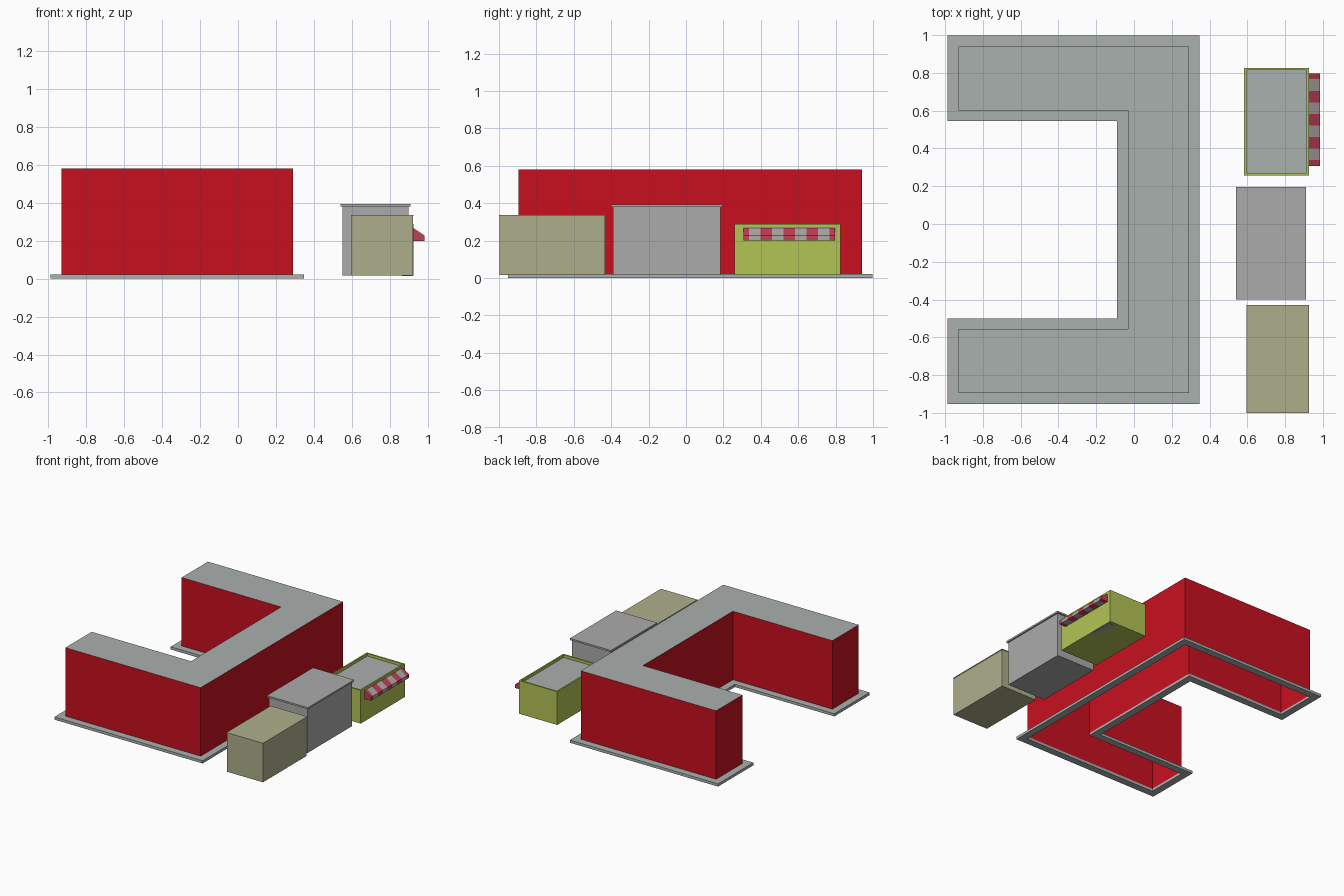
import bpy, bmesh

if "Cube" in bpy.data.objects:
    bpy.data.objects.remove(bpy.data.objects["Cube"])


def material(name, rgb):
    m = bpy.data.materials.new(name)
    m.diffuse_color = (*rgb, 1)
    m.use_nodes = True
    m.node_tree.nodes["Principled BSDF"].inputs["Base Color"].default_value = m.diffuse_color
    return m


RED = material("red", (0.58, 0.005, 0.014))
ROOF = material("roof_grey", (0.40, 0.44, 0.43))
GREY = material("box_grey", (0.41, 0.41, 0.41))
OLIVE = material("olive", (0.42, 0.43, 0.26))
GREEN = material("lime", (0.45, 0.55, 0.09))
PINK = material("awning_red", (0.55, 0.05, 0.10))
PALE = material("awning_pale", (0.45, 0.40, 0.41))


def loft(name, rings, mat, cap_start=False, cap_end=False, closed=False):
    """Skin a sequence of equal-length point loops with quads."""
    bm = bmesh.new()
    loops = [[bm.verts.new(p) for p in ring] for ring in rings]
    pairs = list(zip(loops, loops[1:]))
    if closed:
        pairs.append((loops[-1], loops[0]))
    for a, b in pairs:
        for i in range(len(a)):
            j = (i + 1) % len(a)
            bm.faces.new((a[i], a[j], b[j], b[i]))
    if cap_start:
        bm.faces.new(loops[0][::-1])
    if cap_end:
        bm.faces.new(loops[-1])
    if closed or (cap_start and cap_end):
        bmesh.ops.recalc_face_normals(bm, faces=bm.faces)
    me = bpy.data.meshes.new(name)
    bm.to_mesh(me)
    bm.free()
    ob = bpy.data.objects.new(name, me)
    bpy.context.collection.objects.link(ob)
    me.materials.append(mat)
    return ob


def at(outline, z):
    return [(x, y, z) for x, y in outline]


def rect(x0, x1, y0, y1, d=0):
    return [(x0 + d, y0 + d), (x1 - d, y0 + d), (x1 - d, y1 - d), (x0 + d, y1 - d)]


def box(name, outline, z0, z1, mat):
    return loft(name, [at(outline, z0), at(outline, z1)], mat, True, True)


def u_shape(d):
    """U-shaped plan grown outwards by d."""
    l, r, b, t = -0.93 - d, 0.29 + d, -0.895 - d, 0.94 + d
    ix, ib, it = -0.033 - d, -0.557 + d, 0.602 - d
    return [(l, b), (r, b), (r, t), (l, t), (l, it), (ix, it), (ix, ib), (l, ib)]


# Main U-shaped building: open base frame, walls and flat roof
inner, outer = u_shape(0), u_shape(0.058)
loft("base_frame", [at(inner, 0), at(outer, 0), at(outer, 0.022), at(inner, 0.022)], ROOF, closed=True)
loft("building_walls", [at(inner, 0.02), at(inner, 0.58)], RED)
loft("building_roof", [at(inner, 0.579), at(inner, 0.58)], ROOF, cap_end=True)

# Olive shed with a thin flat lid
shed = (0.596, 0.926, -1.0, -0.43)
box("olive_shed_body", rect(*shed, 0.003), 0.017, 0.33, OLIVE)
box("olive_shed_lid", rect(*shed), 0.33, 0.337, OLIVE)

# Grey block with an overhanging roof slab
block = (0.54, 0.91, -0.40, 0.195)
box("grey_block_body", rect(*block, 0.011), 0.017, 0.38, GREY)
box("grey_block_roof", rect(*block), 0.38, 0.394, GREY)

# Lime shop with a raised rim around a sunken roof
shop = (0.583, 0.926, 0.258, 0.827)
rim = rect(*shop, 0.012)
loft("shop_walls", [at(rect(*shop), 0.017), at(rect(*shop), 0.288), at(rim, 0.288), at(rim, 0.266)],
     GREEN, cap_start=True)
loft("shop_roof", [at(rim, 0.2655), at(rim, 0.266)], ROOF, cap_end=True)
box("shop_door_sill", rect(0.865, 0.92, 0.60, 0.80), 0.015, 0.018, ROOF)

# Striped awning: half-width stripes at both ends
profile = [(0.924, 0.20), (0.984, 0.20), (0.984, 0.228), (0.924, 0.268)]
start, step = 0.307, 0.49 / 8
edges = [start] + [start + (i + 0.5) * step for i in range(8)] + [start + 8 * step]
for i, (y0, y1) in enumerate(zip(edges, edges[1:])):
    loft(f"awning_stripe_{i + 1}", [[(x, y, z) for x, z in profile] for y in (y0, y1)],
         PALE if i % 2 else PINK, i == 0, i == 8)
